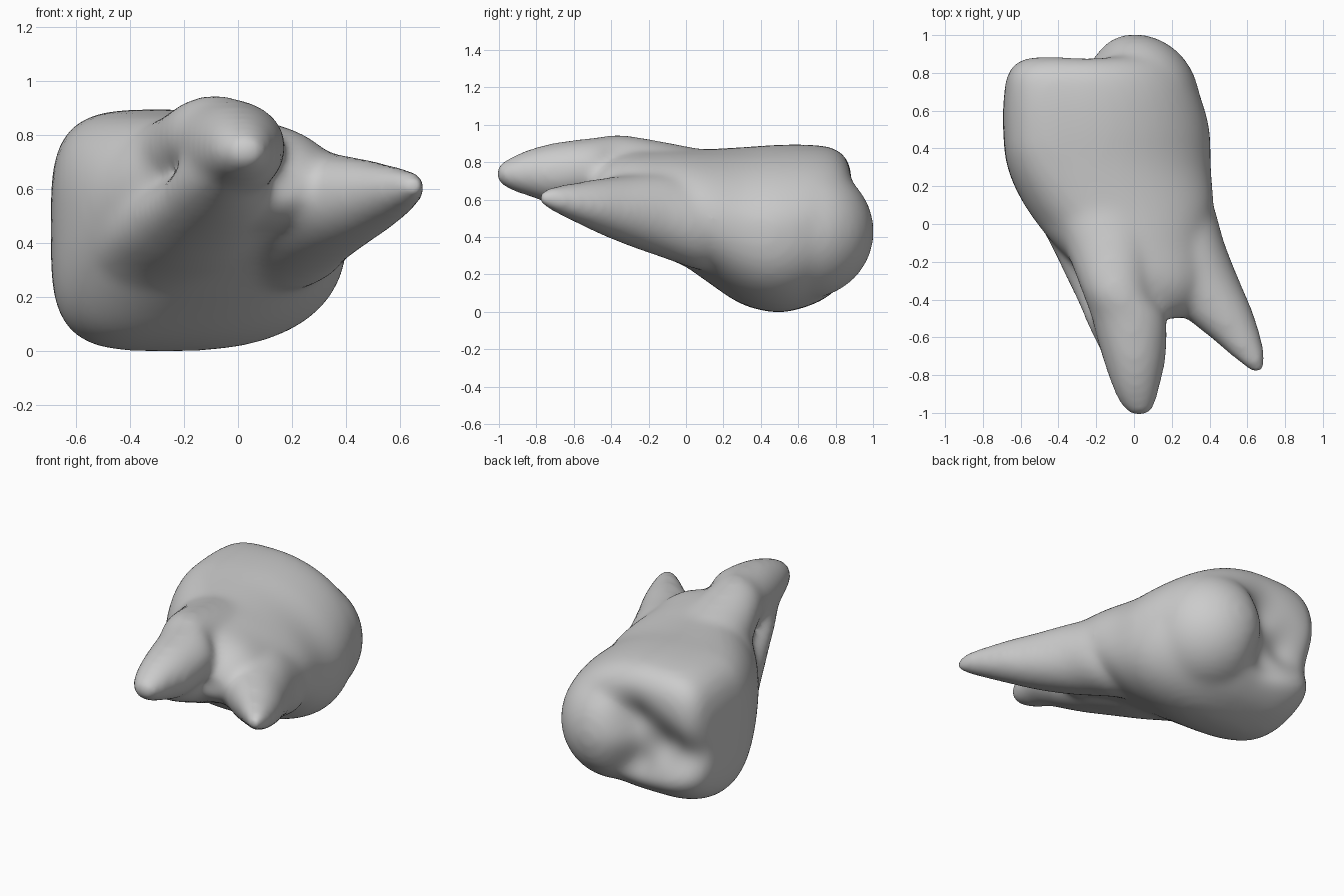
import bpy, bmesh, math
from mathutils import Matrix, Vector

cube = bpy.data.objects.get("Cube")
if cube:
    bpy.data.objects.remove(cube, do_unlink=True)

SIDES = 48
STEPS = 6
bm = bmesh.new()


def power(value, exponent):
    return math.copysign(abs(value) ** (2 / exponent), value)


def smooth_stations(stations):
    """Pass a smooth curve through the given sections."""
    points = [Vector(s) for s in stations]
    points = [points[0]] + points + [points[-1]]
    result = []
    for a, b, c, d in zip(points, points[1:], points[2:], points[3:]):
        for step in range(STEPS):
            t = step / STEPS
            result.append(b + (c - a) * (t / 2)
                          + (2 * a - 5 * b + 4 * c - d) * (t * t / 2)
                          + (3 * b - a - 3 * c + d) * (t ** 3 / 2))
    return result + [points[-1]]


def loft(stations, crown=False):
    """Closed skin over sections (y, x_min, x_max, z_min, z_max)."""
    rings = []
    for y, x0, x1, z0, z1 in smooth_stations(stations):
        # the crown is square on one side and slopes off on the other
        blend = min(max(y / 0.4, 0), 1) if crown else 0
        cx = x0 + (x1 - x0) * (0.4 if crown else 0.5)
        cz, rz = (z0 + z1) / 2, (z1 - z0) / 2
        ring = []
        for i in range(SIDES):
            angle = math.tau * i / SIDES
            c, s = math.cos(angle), math.sin(angle)
            if c < 0:
                rx, n = cx - x0, 2 + 1.7 * blend
            else:
                rx, n = x1 - cx, 2 + blend * (-0.1 if s > 0 else 0.5)
            ring.append(bm.verts.new((cx + rx * power(c, n), y, cz + rz * power(s, n))))
        rings.append(ring)
    for a, b in zip(rings, rings[1:]):
        for i in range(SIDES):
            j = (i + 1) % SIDES
            bm.faces.new((a[i], a[j], b[j], b[i]))
    bm.faces.new(rings[0])
    bm.faces.new(rings[-1])


# crown and trunk
loft([(0.895, -0.52, 0.16, 0.26, 0.70), (0.87, -0.61, 0.22, 0.18, 0.80),
      (0.80, -0.67, 0.28, 0.11, 0.87), (0.68, -0.69, 0.35, 0.04, 0.892),
      (0.50, -0.693, 0.40, -0.003, 0.893), (0.30, -0.67, 0.408, 0.04, 0.88),
      (0.10, -0.58, 0.42, 0.17, 0.87), (-0.10, -0.43, 0.38, 0.31, 0.87),
      (-0.30, -0.22, 0.37, 0.42, 0.85), (-0.43, -0.08, 0.32, 0.47, 0.79),
      (-0.50, 0.05, 0.25, 0.54, 0.70)], crown=True)

# main chewing cusp
bmesh.ops.create_uvsphere(
    bm, u_segments=32, v_segments=20, radius=1,
    matrix=Matrix.LocRotScale(Vector((0, 0.64, 0.43)), None, Vector((0.35, 0.367, 0.36))))

# long root, upper ridge
loft([(-1.015, -0.02, 0.08, 0.70, 0.78), (-0.95, -0.075, 0.115, 0.655, 0.82),
      (-0.85, -0.12, 0.14, 0.62, 0.865), (-0.70, -0.17, 0.17, 0.58, 0.905),
      (-0.50, -0.225, 0.17, 0.60, 0.93), (-0.35, -0.28, 0.09, 0.62, 0.946),
      (-0.10, -0.38, 0.12, 0.50, 0.905), (0.10, -0.50, 0.15, 0.40, 0.865)])

# long root, lower ridge
loft([(-0.82, -0.09, 0.05, 0.62, 0.72), (-0.60, -0.215, 0.11, 0.50, 0.77),
      (-0.40, -0.305, 0.11, 0.41, 0.68), (-0.20, -0.40, 0.11, 0.32, 0.65),
      (0.00, -0.50, 0.10, 0.24, 0.62), (0.20, -0.60, 0.10, 0.12, 0.60)])

# splayed side root
loft([(-0.785, 0.62, 0.69, 0.575, 0.64), (-0.72, 0.54, 0.70, 0.54, 0.67),
      (-0.60, 0.40, 0.675, 0.48, 0.69), (-0.45, 0.22, 0.625, 0.41, 0.715),
      (-0.30, 0.10, 0.56, 0.35, 0.73), (-0.10, 0.00, 0.48, 0.28, 0.74),
      (0.10, -0.08, 0.42, 0.22, 0.70), (0.25, -0.05, 0.33, 0.28, 0.62)])

bmesh.ops.recalc_face_normals(bm, faces=bm.faces)
rough = bpy.data.meshes.new("tooth")
bm.to_mesh(rough)
bm.free()
tooth = bpy.data.objects.new("tooth", rough)
bpy.context.collection.objects.link(tooth)

# fuse the parts and soften the joins
fuse = tooth.modifiers.new("fuse", 'REMESH')
fuse.mode = 'VOXEL'
fuse.voxel_size = 0.02
soften = tooth.modifiers.new("soften", 'SMOOTH')
soften.factor = 0.5
soften.iterations = 28
graph = bpy.context.evaluated_depsgraph_get()
mesh = bpy.data.meshes.new_from_object(tooth.evaluated_get(graph))
tooth.modifiers.clear()
tooth.data = mesh
bpy.data.meshes.remove(rough)


def dent(centre, radius, push):
    """Press a soft hollow into the surface."""
    for v in mesh.vertices:
        gap = (v.co - Vector(centre)).length / radius
        v.co += Vector(push) * math.exp(-gap * gap)


# branching groove on the chewing face
dent((-0.42, 0.88, 0.42), 0.16, (0, -0.11, 0))
dent((-0.25, 0.89, 0.57), 0.13, (0, -0.06, 0))
dent((-0.26, 0.89, 0.28), 0.13, (0, -0.06, 0))
dent((-0.62, 0.84, 0.39), 0.13, (0.02, -0.05, 0))
mesh.shade_smooth()

# plain grey finish
grey = bpy.data.materials.new("light grey")
grey.use_nodes = True
colour = (0.6, 0.6, 0.6, 1)
grey.diffuse_color = colour
grey.node_tree.nodes["Principled BSDF"].inputs["Base Color"].default_value = colour
mesh.materials.clear()
mesh.materials.append(grey)
